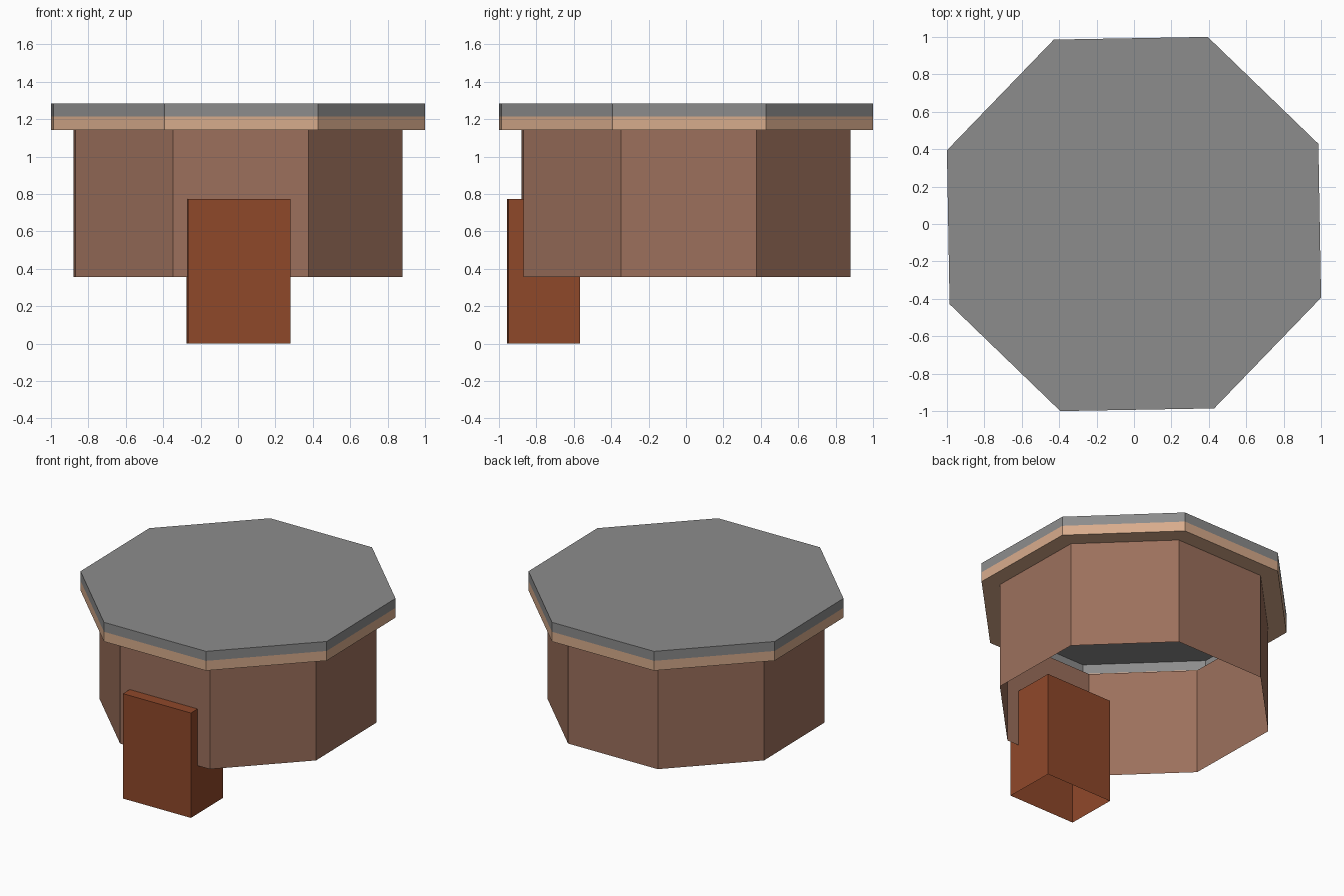
import bpy, bmesh, math
from mathutils import Matrix

if "Cube" in bpy.data.objects:
    bpy.data.objects.remove(bpy.data.objects["Cube"])

TWIST = math.radians(1)  # the whole model is turned very slightly
R_CAP, R_WALL = 1.075, 0.946


def material(name, hex_code):
    srgb = [int(hex_code[i:i + 2], 16) / 255 for i in (0, 2, 4)]
    mat = bpy.data.materials.new(name)
    mat.diffuse_color = [((c + 0.055) / 1.055) ** 2.4 for c in srgb] + [1]
    mat.use_nodes = True
    mat.node_tree.nodes["Principled BSDF"].inputs["Base Color"].default_value = mat.diffuse_color
    return mat


def finish(name, bm, mat):
    mesh = bpy.data.meshes.new(name)
    bm.to_mesh(mesh)
    bm.free()
    mesh.materials.append(mat)
    obj = bpy.data.objects.new(name, mesh)
    bpy.context.collection.objects.link(obj)


def octagon_shell(name, rings, mat, cap=False):
    """Flat-faced octagonal shell through (radius, z) rings, bottom to top."""
    bm = bmesh.new()
    loops = []
    for r, z in rings:
        angles = [TWIST + math.pi / 8 + k * math.pi / 4 for k in range(8)]
        loops.append([bm.verts.new((r * math.cos(a), r * math.sin(a), z)) for a in angles])
    for low, high in zip(loops, loops[1:]):
        for i in range(8):
            j = (i + 1) % 8
            bm.faces.new((low[i], low[j], high[j], high[i]))
    if cap:
        bm.faces.new(loops[-1])
    finish(name, bm, mat)


grey = material("grey", "8C8C8C")
tan = material("tan", "D8AC8C")
brown = material("brown", "9C705C")
rust = material("rust", "8F482A")

# Wall ring, open underneath
octagon_shell("wall", [(R_WALL, 0.355), (R_WALL, 1.141)], brown)

# Overhanging rim: underside ledge and lower edge band
octagon_shell("rim", [(R_WALL, 1.141), (R_CAP, 1.141), (R_CAP, 1.213)], tan)

# Roof: upper edge band and flat top
octagon_shell("roof", [(R_CAP, 1.213), (R_CAP, 1.283)], grey, cap=True)

# Door block standing through the front wall, open underneath
bm = bmesh.new()
place = (Matrix.Translation((0.003, -0.763, 0.387)) @ Matrix.Rotation(TWIST, 4, 'Z')
         @ Matrix.Diagonal((0.548, 0.381, 0.774, 1)))
bmesh.ops.create_cube(bm, size=1, matrix=place)
bottom = [f for f in bm.faces if f.calc_center_median().z < 0.01]
bmesh.ops.delete(bm, geom=bottom, context='FACES_ONLY')
finish("door_block", bm, rust)
